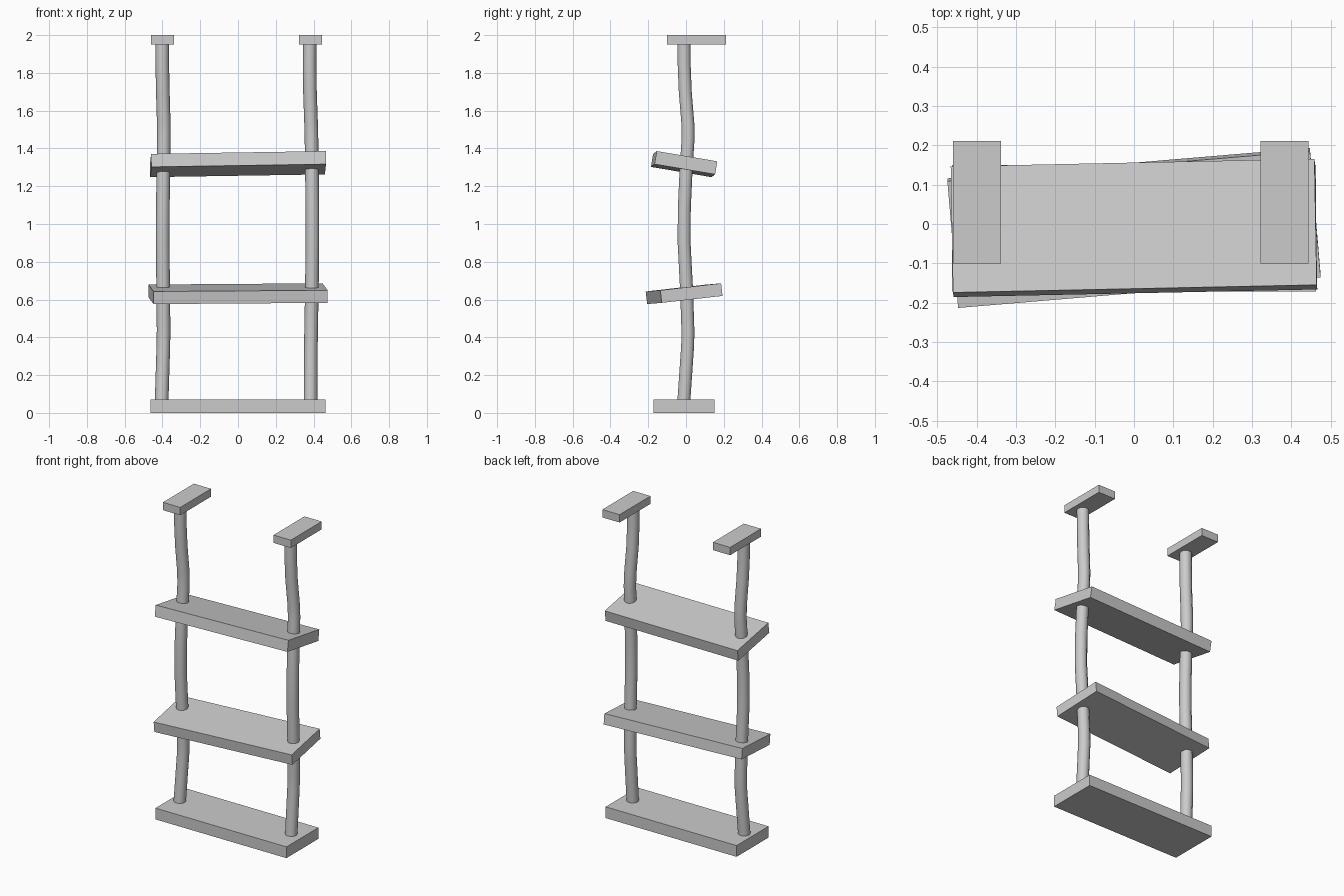
import bpy, bmesh
from math import radians, cos, sin, pi
from mathutils import Matrix, Euler

if "Cube" in bpy.data.objects:
    bpy.data.objects.remove(bpy.data.objects["Cube"])

def box(name, loc, size, rot=(0, 0, 0)):
    bm = bmesh.new()
    bmesh.ops.create_cube(bm, size=1, matrix=Matrix.Diagonal((*size, 1)))
    return finish(name, bm, loc, [radians(a) for a in rot])

def finish(name, bm, loc=(0, 0, 0), rot=(0, 0, 0)):
    me = bpy.data.meshes.new(name)
    bmesh.ops.recalc_face_normals(bm, faces=bm.faces[:])
    bm.to_mesh(me)
    bm.free()
    ob = bpy.data.objects.new(name, me)
    ob.location, ob.rotation_euler = loc, Euler(rot)
    bpy.context.collection.objects.link(ob)
    return ob

def wavy_post(name, path, radius=0.036, sides=10):
    # rings stacked along a gently bent path of (x, y, z)
    bm = bmesh.new()
    rings = []
    for x, y, z in path:
        rings.append([bm.verts.new((x + radius * cos(2 * pi * i / sides),
                                    y + radius * sin(2 * pi * i / sides), z))
                      for i in range(sides)])
    for a, b in zip(rings, rings[1:]):
        for i in range(sides):
            j = (i + 1) % sides
            bm.faces.new((a[i], a[j], b[j], b[i]))
    bm.faces.new(rings[0][::-1])
    bm.faces.new(rings[-1])
    ob = finish(name, bm)
    bpy.context.view_layer.objects.active = ob
    ob.select_set(True)
    bpy.ops.object.shade_smooth_by_angle(angle=radians(40))
    ob.select_set(False)

# shelves: level bottom, two skewed ones above
box("bottom_shelf", (0, -0.011, 0.036), (0.926, 0.322, 0.072))
box("middle_shelf", (0, -0.01, 0.631), (0.925, 0.325, 0.067), (6.5, -0.4, 4.8))
box("upper_shelf", (0, -0.01, 1.317), (0.925, 0.325, 0.07), (-9.6, -0.9, 1.2))

# top brackets
box("left_bracket", (-0.399, 0.055, 1.975), (0.122, 0.312, 0.05))
box("right_bracket", (0.383, 0.055, 1.975), (0.122, 0.312, 0.05))

# bent posts
heights = (0.04, 0.2, 0.36, 0.44, 0.65, 0.9, 1.08, 1.3, 1.45, 1.53, 1.7, 1.85, 1.97)
ys = (-0.013, -0.002, 0.009, 0.01, 0.003, -0.01, -0.009, 0.001, 0.011, 0.01, -0.004, -0.01, -0.01)
left = (-0.405, -0.4, -0.395, -0.394, -0.396, -0.399, -0.398, -0.395, -0.393, -0.393, -0.398, -0.401, -0.401)
right = (0.384, 0.385, 0.386, 0.387, 0.391, 0.394, 0.394, 0.391, 0.389, 0.387, 0.381, 0.379, 0.38)
for name, xs in (("left_post", left), ("right_post", right)):
    wavy_post(name, list(zip(xs, ys, heights)))
